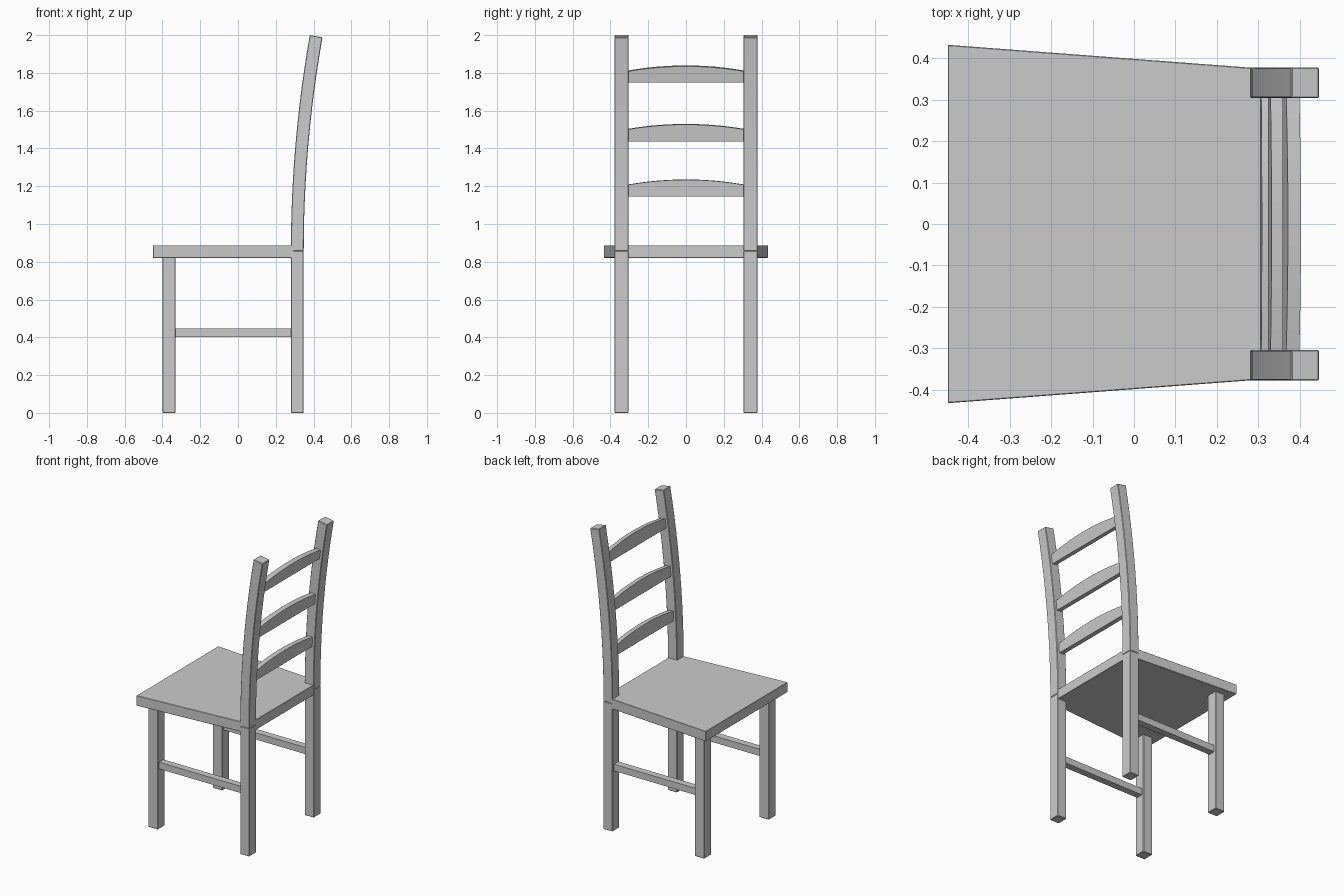
import bpy, bmesh, math

if "Cube" in bpy.data.objects:
    bpy.data.objects.remove(bpy.data.objects["Cube"])

LEG_Y = 0.3415                  # centre line of legs and posts
LEG_W = 0.074                   # leg width in y
X0, Z0 = 0.314, 0.857           # start of the curved back posts
HALF = 0.034                    # half depth of posts
A_MAX = 0.1747                  # total sweep of the back curve
R = 1.143 / math.sin(A_MAX) - HALF


def loft(name, rings, bevel=0.0):
    """Closed solid through a list of equal-length vertex rings."""
    bm = bmesh.new()
    rows = [[bm.verts.new(p) for p in ring] for ring in rings]
    n = len(rows[0])
    for a, b in zip(rows, rows[1:]):
        for i in range(n):
            bm.faces.new((a[i], a[(i + 1) % n], b[(i + 1) % n], b[i]))
    bm.faces.new(rows[0][::-1])
    bm.faces.new(rows[-1])
    bmesh.ops.recalc_face_normals(bm, faces=bm.faces)
    mesh = bpy.data.meshes.new(name)
    bm.to_mesh(mesh)
    bm.free()
    ob = bpy.data.objects.new(name, mesh)
    bpy.context.collection.objects.link(ob)
    if bevel:
        mod = ob.modifiers.new("bevel", 'BEVEL')
        mod.width = bevel
        mod.segments = 1
        mod.limit_method = 'ANGLE'
        mod.angle_limit = math.radians(40)
    return ob


def box(name, x, y, z, bevel=0.0):
    return loft(name, [[(x[0], y[0], h), (x[1], y[0], h),
                        (x[1], y[1], h), (x[0], y[1], h)] for h in z], bevel)


def arc(a, offset):
    """Point on the back curve; offset is the distance behind the centre line."""
    r = R - offset
    return X0 + R - r * math.cos(a), Z0 + r * math.sin(a)


# Tapered seat
outline = [(-0.45, -0.433), (0.345, -0.373), (0.345, 0.373), (-0.45, 0.433)]
loft("seat", [[(x, y, z) for x, y in outline] for z in (0.82, 0.887)], 0.002)

for side, s in (("left", -1), ("right", 1)):
    y = (s * LEG_Y - LEG_W / 2, s * LEG_Y + LEG_W / 2)
    # Straight legs
    box(f"front_leg_{side}", (-0.40, -0.33), y, (0, 0.825), 0.003)
    box(f"back_leg_{side}", (X0 - HALF, X0 + HALF), y, (0, Z0), 0.003)
    # Side stretcher
    box(f"stretcher_{side}", (-0.335, 0.285),
        (s * LEG_Y - 0.023, s * LEG_Y + 0.023), (0.402, 0.447))
    # Curved back post
    rings = []
    for i in range(13):
        a = A_MAX * i / 12
        (xf, zf), (xb, zb) = arc(a, -HALF), arc(a, HALF)
        rings.append([(xf, y[0], zf), (xb, y[0], zb), (xb, y[1], zb), (xf, y[1], zf)])
    loft(f"back_post_{side}", rings, 0.003)

# Arched back slats, tilted to follow the posts
for name, low, end, mid in (("lower", 1.145, 1.208, 1.235),
                            ("middle", 1.437, 1.502, 1.528),
                            ("upper", 1.75, 1.81, 1.837)):
    rings = []
    for i in range(13):
        t = -1 + i / 6
        top = mid - (mid - end) * t * t
        ring = []
        for z, off in ((low, -1), (low, 1), (top, 1), (top, -1)):
            x, h = arc(math.asin((z - Z0) / R), off * 0.016)
            ring.append((x, t * 0.308, h))
        rings.append(ring)
    loft(f"{name}_back_slat", rings)
